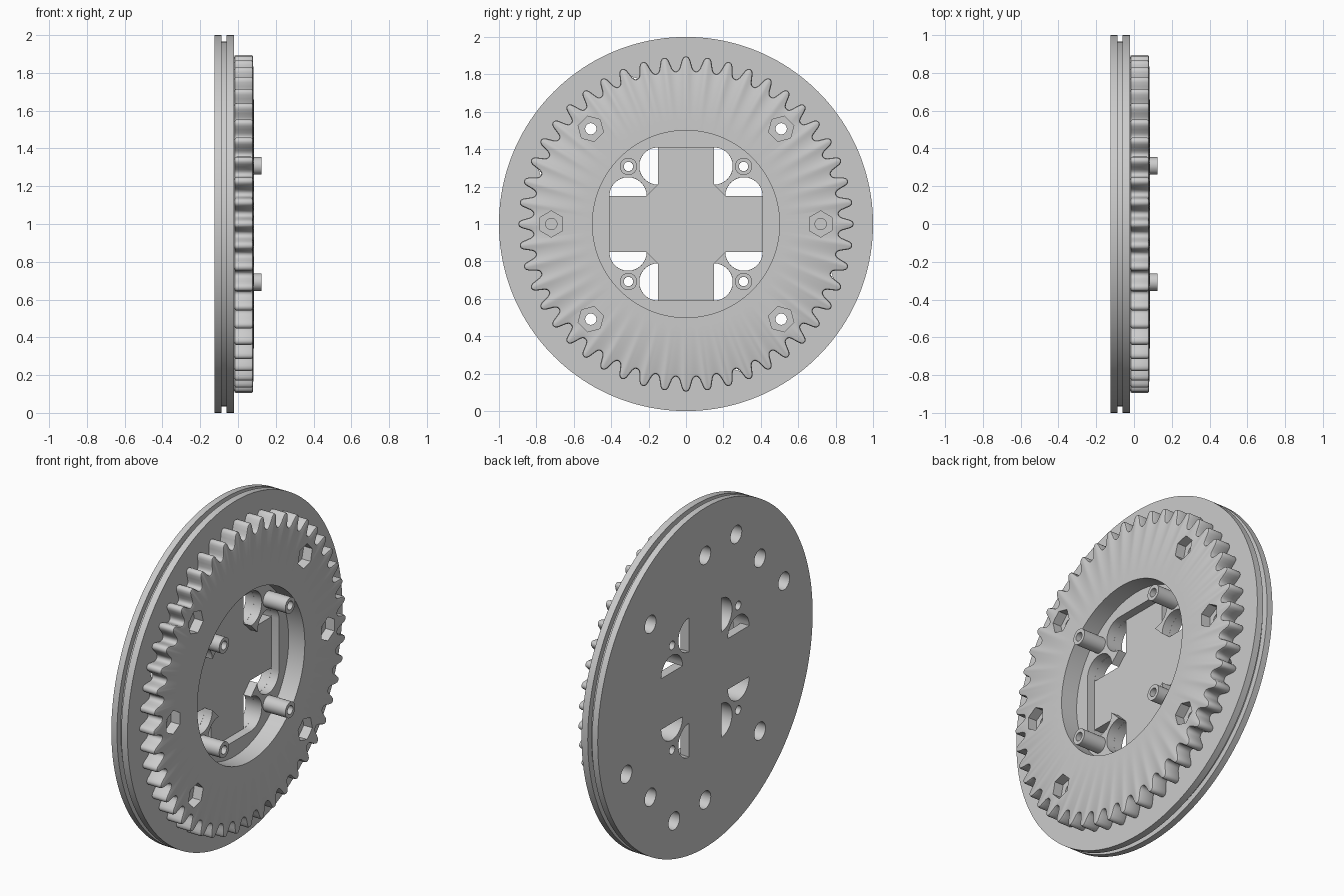
import bpy, bmesh
from math import sin, cos, tanh, radians, pi, hypot

if "Cube" in bpy.data.objects:
    bpy.data.objects.remove(bpy.data.objects["Cube"])

CZ = 1.0          # axle height; the axle runs along x
TEETH, STEPS = 48, 16


def circle(r, n=96, y=0, z=0, start=0, sweep=2 * pi, ends=False):
    """Points of a circle or arc in the y-z plane, relative to the axle."""
    m = n + 1 if ends else n
    return [(y + r * cos(start + sweep * i / n), z + r * sin(start + sweep * i / n)) for i in range(m)]


def loft(bm, loops, ring=False):
    """Join (x, points) loops with quads; cap the ends, or close into a ring."""
    vs = [[bm.verts.new((x, y, z + CZ)) for y, z in pts] for x, pts in loops]
    n = len(vs[0])
    pairs = list(zip(vs, vs[1:])) + ([(vs[-1], vs[0])] if ring else [])
    for a, b in pairs:
        for i in range(n):
            j = (i + 1) % n
            bm.faces.new((a[i], a[j], b[j], b[i]))
    if not ring:
        bm.faces.new(vs[0])
        bm.faces.new(vs[-1])


def make(name, lofts, ring=False):
    bm = bmesh.new()
    for loops in lofts:
        loft(bm, loops, ring)
    bmesh.ops.recalc_face_normals(bm, faces=bm.faces)
    me = bpy.data.meshes.new(name)
    bm.to_mesh(me)
    bm.free()
    ob = bpy.data.objects.new(name, me)
    bpy.context.collection.objects.link(ob)
    return ob


def select(ob):
    bpy.ops.object.select_all(action='DESELECT')
    ob.select_set(True)
    bpy.context.view_layer.objects.active = ob


def cut(ob, x0, x1, outlines):
    """Subtract straight prisms between x0 and x1."""
    cutter = make("cutter", [[(x0, p), (x1, p)] for p in outlines])
    cutter.hide_render = True
    mod = ob.modifiers.new("cut", 'BOOLEAN')
    mod.operation, mod.solver, mod.object = 'DIFFERENCE', 'EXACT', cutter
    select(ob)
    bpy.ops.object.modifier_apply(modifier=mod.name)
    bpy.data.objects.remove(cutter)


def smooth(ob, angle):
    select(ob)
    bpy.ops.object.shade_smooth_by_angle(angle=radians(angle))


def polar(r, deg):
    return r * cos(radians(deg)), r * sin(radians(deg))


diagonals = [45, 135, 225, 315]
quarter = [0, 90, 180, 270]


def turn(pts, deg):
    c, s = cos(radians(deg)), sin(radians(deg))
    return [(y * c - z * s, y * s + z * c) for y, z in pts]


# Grooved disc
rim = [(-0.125, 1), (-0.088, 1), (-0.088, 0.965), (-0.06, 0.965), (-0.06, 1), (-0.02, 1)]
disc = make("grooved_disc", [[(x, circle(r, 160)) for x, r in rim]])

# Cross-shaped pocket with rounded lobes
lobe = (circle(0.1, 16, 0.31, 0.15, 0, pi, True)
        + circle(0.1, 16, 0.15, 0.31, -pi / 2, pi, True))
cut(disc, -0.07, 0.05, [sum((turn(lobe, a) for a in quarter), [])])

# Half-round windows, boss holes and bolt holes through the disc
holes = []
for a in quarter:
    holes.append(turn(circle(0.0995, 16, 0.31, 0.15, 0, pi, True), a))
    holes.append(turn(circle(0.0995, 16, 0.15, 0.31, -pi / 2, pi, True), a))
    holes.append(circle(0.025, 24, *polar(0.435, a + 45)))
for a in diagonals + [90, 270]:
    holes.append(circle(0.052, 32, *polar(0.72, a)))
for a in (111.5, 158.5, 291.5, 338.5):
    holes.append(circle(0.052, 32, *polar(0.788, a)))
cut(disc, -0.2, 0.05, holes)
smooth(disc, 30)

# Toothed ring: wavy outline, inset along its normals to round the tooth edges
N = TEETH * STEPS
teeth = []
for i in range(N):
    t = 2 * pi * i / N
    r = 0.857 + 0.039 * tanh(1.4 * cos(TEETH * t)) / tanh(1.4)
    teeth.append((r * cos(t), r * sin(t)))


def inset(d):
    out = []
    for i, (y, z) in enumerate(teeth):
        ty = teeth[(i + 1) % N][0] - teeth[i - 1][0]
        tz = teeth[(i + 1) % N][1] - teeth[i - 1][1]
        k = hypot(ty, tz)
        out.append((y - d * tz / k, z + d * ty / k))
    return out


gear = make("toothed_ring", [[
    (-0.02, circle(0.5, N)),
    (-0.02, inset(0.012)), (-0.0165, inset(0.0035)), (-0.008, inset(0)),
    (0.068, inset(0)), (0.0765, inset(0.0035)), (0.08, inset(0.012)),
    (0.085, circle(0.55, N)), (0.085, circle(0.5, N))]], ring=True)

# Nut pockets and bolt holes in the ring
bolts = diagonals + [0, 180]
cut(gear, 0.025, 0.2, [circle(0.07, 6, *polar(0.72, a), start=radians(a + 30)) for a in bolts])
cut(gear, -0.1, 0.1, [circle(0.03, 24, *polar(0.72, a)) for a in bolts])
smooth(gear, 40)

# Four hollow bosses
for k, a in enumerate(diagonals):
    y, z = polar(0.435, a)
    outer, inner = circle(0.046, 32, y, z), circle(0.025, 32, y, z)
    boss = make(f"boss_{k + 1}", [[(-0.021, inner), (-0.021, outer), (0.125, outer), (0.125, inner)]], ring=True)
    smooth(boss, 30)
